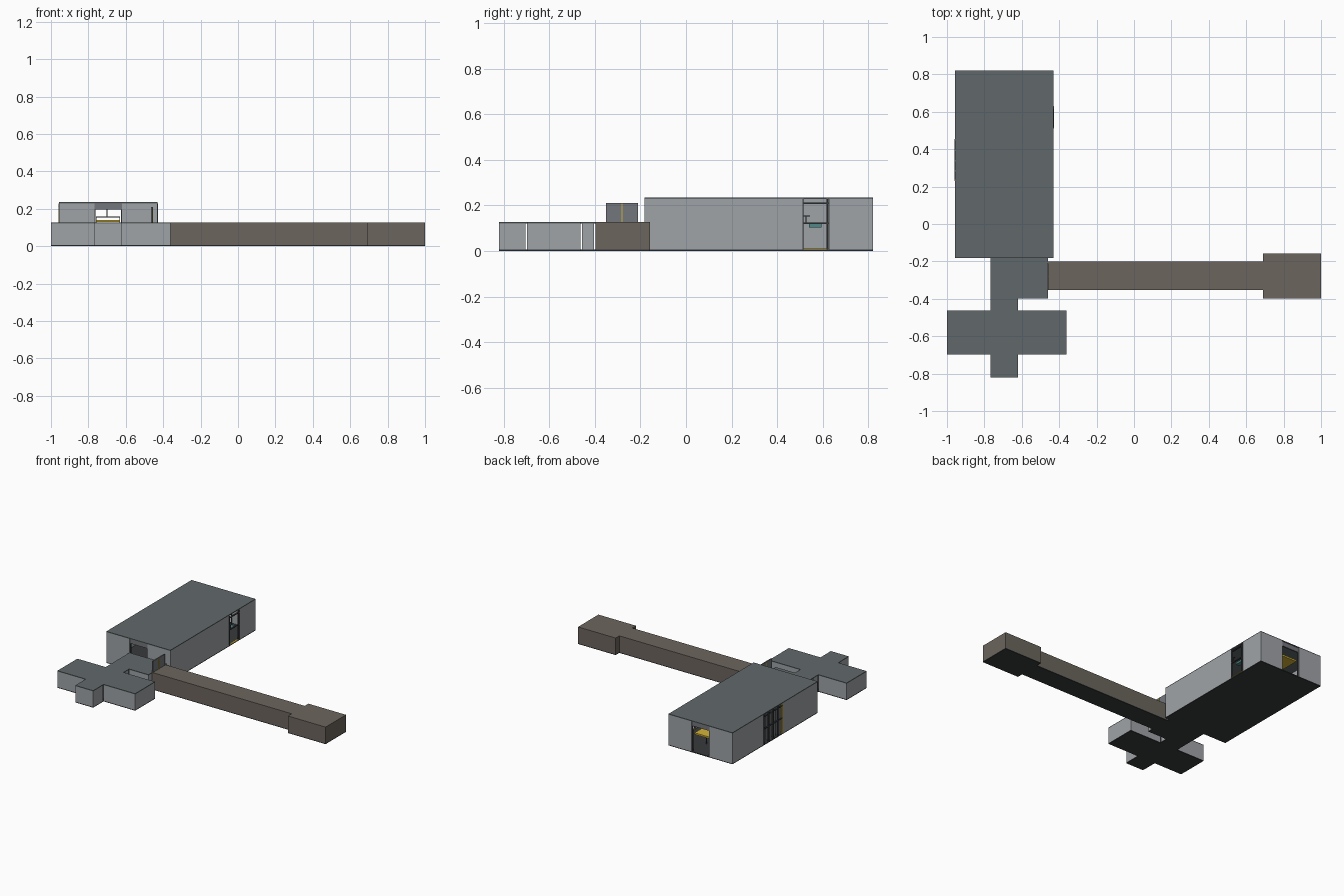
import bpy, bmesh
from mathutils import Vector

if "Cube" in bpy.data.objects:
    bpy.data.objects.remove(bpy.data.objects["Cube"])


def material(name, rgb):
    m = bpy.data.materials.new(name)
    m.diffuse_color = (*rgb, 1)
    m.use_nodes = True
    m.node_tree.nodes["Principled BSDF"].inputs["Base Color"].default_value = m.diffuse_color
    return m


WALL = material("wall_grey", (0.35, 0.37, 0.39))
ROOF = material("roof_slate", (0.12, 0.14, 0.145))
FLOOR = material("floor_dark", (0.04, 0.042, 0.045))
BROWN = material("tunnel_brown", (0.15, 0.13, 0.11))
STEEL = material("dark_steel", (0.05, 0.055, 0.06))
PANEL = material("door_grey", (0.17, 0.18, 0.2))
YELLOW = material("yellow", (0.65, 0.45, 0.04))
TEAL = material("teal", (0.08, 0.25, 0.25))
T = 0.006  # wall and slab thickness


def boxes(name, spans, mat):
    """One object from boxes given as (x0, x1, y0, y1, z0, z1)."""
    bm = bmesh.new()
    for x0, x1, y0, y1, z0, z1 in spans:
        vs = bmesh.ops.create_cube(bm, size=1)["verts"]
        for v in vs:
            v.co = Vector(((x0 + x1) / 2 + v.co.x * (x1 - x0),
                           (y0 + y1) / 2 + v.co.y * (y1 - y0),
                           (z0 + z1) / 2 + v.co.z * (z1 - z0)))
    me = bpy.data.meshes.new(name)
    bm.to_mesh(me)
    bm.free()
    me.materials.append(mat)
    ob = bpy.data.objects.new(name, me)
    bpy.context.collection.objects.link(ob)
    return ob


def pieces(a, b, gap):
    """Split a wall run around its opening."""
    if gap is None:
        return [(a, b)]
    return [(p, q) for p, q in ((a, gap[0]), (gap[1], b)) if q - p > 0.001]


def room(name, x0, x1, y0, y1, h, wall=WALL, roof=ROOF, **gaps):
    """Hollow room; gaps s, n, w, e are open intervals along each wall."""
    spans = []
    for key, ya, yb in (("s", y0, y0 + T), ("n", y1 - T, y1)):
        spans += [(p, q, ya, yb, T, h - T) for p, q in pieces(x0, x1, gaps.get(key))]
    for key, xa, xb in (("w", x0, x0 + T), ("e", x1 - T, x1)):
        spans += [(xa, xb, p, q, T, h - T)
                  for p, q in pieces(y0 + T, y1 - T, gaps.get(key))]
    boxes(name + "_walls", spans, wall)
    boxes(name + "_floor", [(x0, x1, y0, y1, 0, T)], FLOOR)
    boxes(name + "_roof", [(x0, x1, y0, y1, h - T, h)], roof)


# Rooms and passages
H, L = 0.235, 0.127
door = (-0.767, -0.62)
ew = (-0.353, -0.20)
room("hall", -0.957, -0.43, -0.182, 0.82, H,
     s=door, n=door, w=(0.23, 0.455), e=(0.51, 0.63))
room("cross_room", -1.0, -0.36, -0.697, -0.463, L, s=door, n=door)
room("south_alcove", *door, -0.82, -0.697, L, n=door)
room("short_passage", *door, -0.463, -0.397, L, s=door, n=door)
room("junction", -0.767, -0.46, -0.397, -0.182, L, s=door, n=door, e=ew)
room("tunnel", -0.46, 0.69, *ew, L, BROWN, BROWN, w=ew, e=ew)
room("end_room", 0.69, 1.0, -0.397, -0.157, L, BROWN, BROWN, w=ew)

# Raised tunnel door with yellow stripe
boxes("raised_door", [(-0.464, -0.456, -0.35, -0.21, L, 0.21)], PANEL)
boxes("door_stripe", [(-0.466, -0.454, -0.282, -0.278, L, 0.209)], YELLOW)

# Doorway lintels and posts at both ends of the hall
for name, y in (("front", -0.178), ("back", 0.805)):
    boxes(name + "_lintel", [(*door, y, y + 0.01, 0.195, H - T)], PANEL)
    boxes(name + "_door_posts", [(x, x + 0.005, y, y + 0.01, T, 0.195)
                                 for x in (door[0], door[1] - 0.005)], STEEL)

# Side gate on the right wall
gx = (-0.437, -0.427)
boxes("right_gate_frame",
      [(*gx, y, y + 0.005, T, H - T) for y in (0.51, 0.617, 0.625)]
      + [(*gx, 0.51, 0.63, z, z + 0.006) for z in (0.118, 0.207)], STEEL)
boxes("right_gate_handrail", [(*gx, 0.515, 0.545, 0.152, 0.156),
                              (*gx, 0.525, 0.529, 0.124, 0.152)], STEEL)
boxes("right_gate_sill", [(*gx, 0.51, 0.63, T, T + 0.004)], YELLOW)
boxes("hanging_unit", [(-0.475, -0.445, 0.54, 0.595, 0.103, 0.118)], TEAL)

# Side gate on the left wall
gx = (-0.96, -0.95)
boxes("left_gate_frame",
      [(*gx, y, y + 0.008, T, H - T) for y in (0.447, 0.39, 0.335, 0.28)]
      + [(*gx, 0.23, 0.455, z, z + 0.007) for z in (0.118, 0.21)], STEEL)
boxes("left_gate_post", [(*gx, 0.23, 0.238, T, H - T)], YELLOW)
boxes("left_gate_panels", [(-0.94, -0.935, 0.29, 0.33, T, 0.2),
                           (-0.94, -0.935, 0.40, 0.44, T, 0.2)], PANEL)

# Inner platform with railing, seen through the end doorways
boxes("platform", [(-0.76, -0.63, 0.66, 0.80, 0.128, 0.14)], YELLOW)
boxes("platform_rail", [(-0.76, -0.63, 0.66, 0.665, 0.153, 0.158)]
      + [(x, x + 0.004, 0.66, 0.664, T, 0.153) for x in (-0.76, -0.634)], STEEL)
boxes("hanging_post", [(-0.703, -0.697, 0.66, 0.666, 0.158, H - T)], STEEL)
